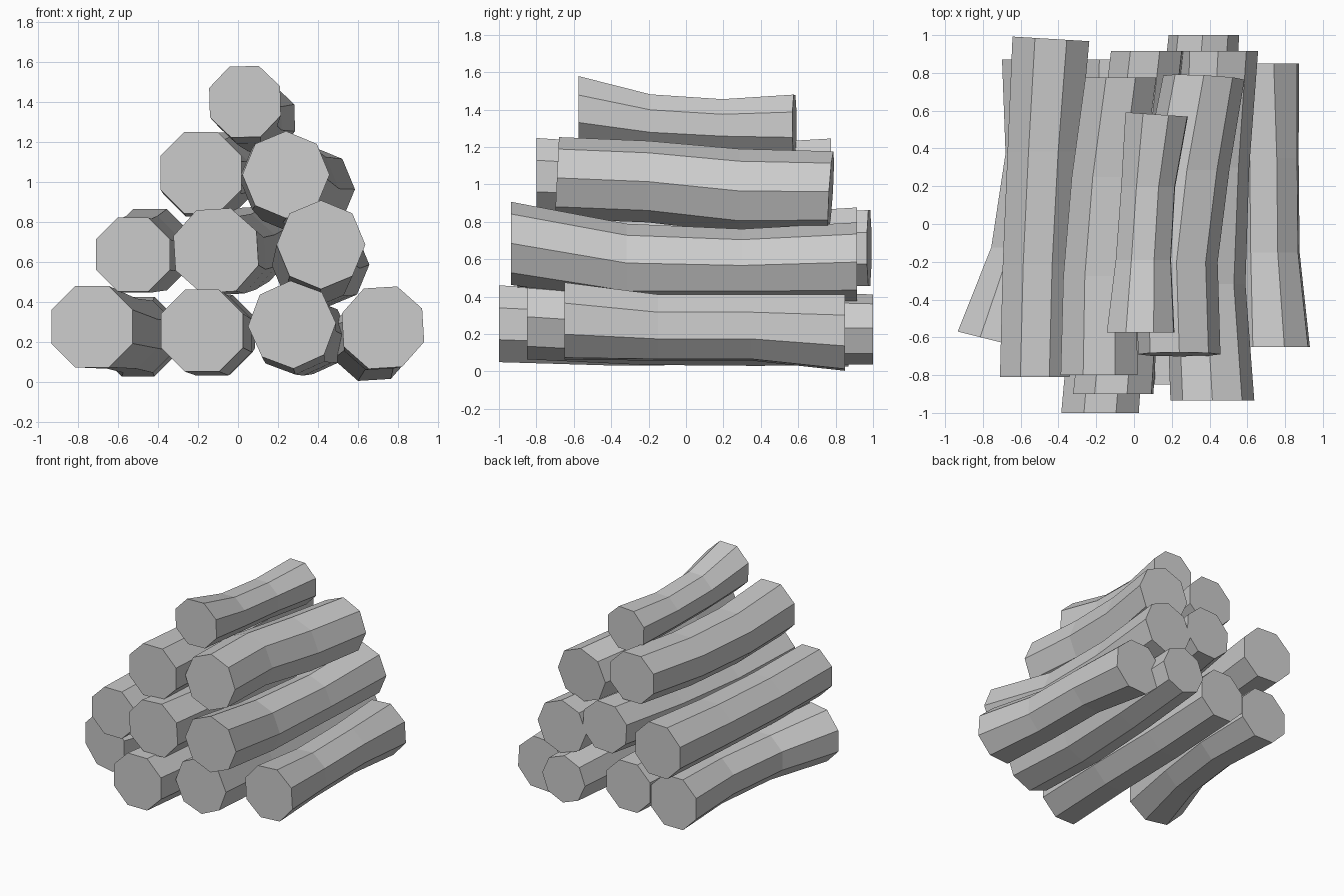
import bpy
import bmesh
from math import sin, cos, radians

SIDES = 8

cube = bpy.data.objects.get("Cube")
if cube:
    bpy.data.objects.remove(cube, do_unlink=True)

# One plain grey for every log
grey = bpy.data.materials.new("plain_grey")
grey.use_nodes = True
color = (0.6, 0.6, 0.6, 1.0)
grey.diffuse_color = color
for node in grey.node_tree.nodes:
    if node.type == "BSDF_PRINCIPLED":
        node.inputs["Base Color"].default_value = color


def add_ring(bm, center, radius, phase, tilt):
    """Octagon across the log; tilt slants its plane along x and z."""
    cx, cy, cz = center
    ring = []
    for i in range(SIDES):
        angle = radians(phase + i * 360 / SIDES)
        dx, dz = radius * cos(angle), radius * sin(angle)
        y = cy + tilt[0] * dx + tilt[1] * dz
        ring.append(bm.verts.new((cx + dx, y, cz + dz)))
    return ring


def log(name, front, back, path_x, path_z, radii, phase=22.5,
        front_tilt=(0, 0), back_tilt=(0, 0)):
    """Loft a slightly bent eight-sided log through evenly spaced rings."""
    bm = bmesh.new()
    last = len(path_x) - 1
    rings = []
    for i, (x, z, radius) in enumerate(zip(path_x, path_z, radii)):
        center = (x, front + (back - front) * i / last, z)
        tilt = front_tilt if i == 0 else back_tilt if i == last else (0, 0)
        rings.append(add_ring(bm, center, radius, phase, tilt))
    # Bark sides
    for near, far in zip(rings, rings[1:]):
        for i in range(SIDES):
            j = (i + 1) % SIDES
            bm.faces.new((near[i], near[j], far[j], far[i]))
    # Cut ends
    bm.faces.new(rings[0])
    bm.faces.new(rings[-1])
    bmesh.ops.recalc_face_normals(bm, faces=bm.faces[:])
    mesh = bpy.data.meshes.new(name)
    bm.to_mesh(mesh)
    bm.free()
    mesh.materials.append(grey)
    obj = bpy.data.objects.new(name, mesh)
    bpy.context.scene.collection.objects.link(obj)
    return obj


# Bottom row
log("bottom_log_far_right", front=-0.62, back=0.87,
    path_x=(-0.73, -0.58, -0.5, -0.5), path_z=(0.275, 0.24, 0.225, 0.225),
    radii=(0.22, 0.19, 0.195, 0.215), front_tilt=(-0.25, 0))
log("bottom_log_right", front=-1, back=0.87,
    path_x=(-0.18, -0.13, -0.12, -0.105), path_z=(0.255, 0.23, 0.23, 0.245),
    radii=(0.222, 0.215, 0.21, 0.205))
log("bottom_log_left", front=-0.85, back=1,
    path_x=(0.27, 0.28, 0.32, 0.37), path_z=(0.285, 0.245, 0.23, 0.225),
    radii=(0.22, 0.21, 0.2, 0.187), phase=2)
log("bottom_log_far_left", front=-0.65, back=0.85,
    path_x=(0.725, 0.7, 0.695, 0.67), path_z=(0.27, 0.235, 0.235, 0.207),
    radii=(0.218, 0.187, 0.187, 0.215), phase=26)

# Second row
log("second_row_log_right", front=-0.81, back=0.98,
    path_x=(-0.525, -0.51, -0.48, -0.44), path_z=(0.635, 0.63, 0.64, 0.66),
    radii=(0.2, 0.2, 0.205, 0.22), back_tilt=(-0.06, 0))
log("second_row_log_middle", front=-0.9, back=0.915,
    path_x=(-0.11, -0.06, 0, 0.07), path_z=(0.655, 0.63, 0.645, 0.685),
    radii=(0.225, 0.21, 0.205, 0.203), phase=26)
log("second_row_log_left", front=-0.935, back=0.915,
    path_x=(0.415, 0.38, 0.415, 0.445), path_z=(0.685, 0.58, 0.567, 0.585),
    radii=(0.222, 0.21, 0.195, 0.212), phase=0)

# Third row
log("third_row_log_right", front=-0.8, back=0.775,
    path_x=(-0.185, -0.18, -0.14, -0.07), path_z=(1.045, 1.02, 1.025, 1.058),
    radii=(0.22, 0.21, 0.205, 0.203))
log("third_row_log_left", front=-0.69, back=0.775,
    path_x=(0.24, 0.225, 0.28, 0.37), path_z=(1.035, 1.015, 0.965, 0.962),
    radii=(0.218, 0.218, 0.225, 0.215), phase=0,
    front_tilt=(0, 0.05), back_tilt=(-0.05, 0.06))

# Top log
log("top_log", front=-0.575, back=0.58,
    path_x=(0.035, 0.05, 0.075, 0.12), path_z=(1.4, 1.335, 1.313, 1.315),
    radii=(0.192, 0.157, 0.153, 0.177), phase=24, back_tilt=(-0.07, 0))
